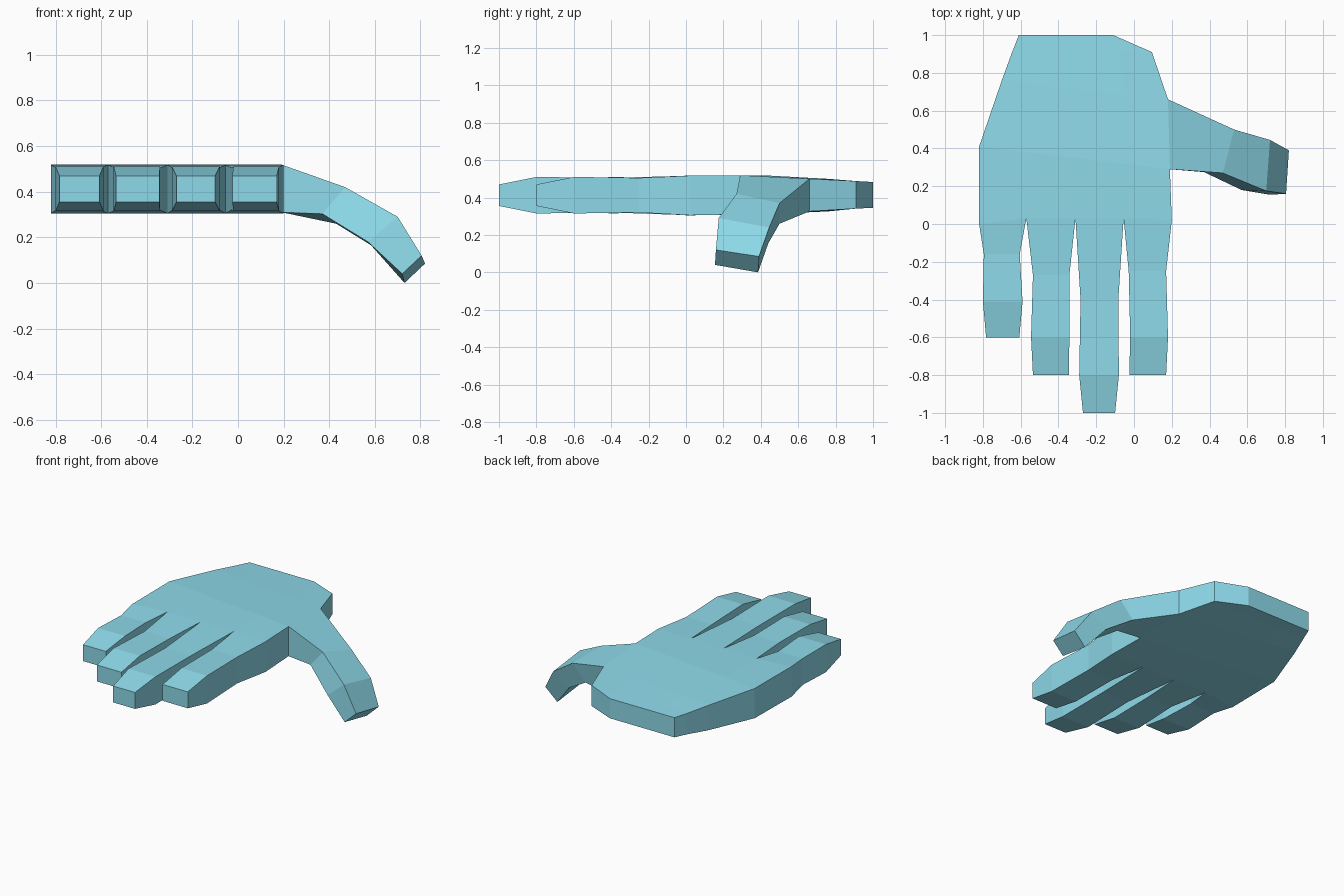
import bpy, bmesh

if "Cube" in bpy.data.objects:
    bpy.data.objects.remove(bpy.data.objects["Cube"])

bm = bmesh.new()


def quad_ring(a, b, top, bottom):
    """Four corners of a cross-section between plan points a and b."""
    return [(*a, top), (*b, top), (*b, bottom), (*a, bottom)]


def loft(rings, sides=(0, 1, 2, 3), cap=True):
    loops = [[bm.verts.new(p) for p in r] for r in rings]
    for p, q in zip(loops, loops[1:]):
        for i in sides:
            j = (i + 1) % 4
            bm.faces.new((p[i], p[j], q[j], q[i]))
    if cap:
        bm.faces.new(loops[-1])


# Palm rows from wrist to knuckles: left point, right point, top z, bottom z
rows = [((-0.61, 1.0), (-0.11, 1.0), 0.483, 0.345),
        ((-0.645, 0.91), (0.095, 0.91), 0.488, 0.341),
        ((-0.70, 0.76), (0.18, 0.66), 0.50, 0.326),
        ((-0.82, 0.41), (0.19, 0.29), 0.519, 0.31)]
knuckles = [(-0.82, 0.0), (-0.57, 0.03), (-0.31, 0.03), (-0.055, 0.03), (0.20, 0.02)]
K_TOP, K_BOT = 0.517, 0.305

lines = []
for a, b, t, bo in rows:
    pts = [tuple(a[k] + (b[k] - a[k]) * i / 4 for k in (0, 1)) for i in range(5)]
    lines.append((pts, t, bo))
lines.append((knuckles, K_TOP, K_BOT))

# Four palm strips; the thumb opening is left free on the right side
for c in range(4):
    rings = [quad_ring(p[c], p[c + 1], t, b) for p, t, b in lines]
    bm.faces.new([bm.verts.new(p) for p in rings[0]])
    for r in range(4):
        sides = [0, 2]
        if c == 0:
            sides.append(3)
        if c == 3 and r != 2:
            sides.append(1)
        loft(rings[r:r + 2], sides, cap=False)

# Fingers: (y, left x, right x) for the middle joint, end joint and tip
fingers = [
    [(-0.16, -0.795, -0.605), (-0.41, -0.80, -0.59), (-0.60, -0.783, -0.607)],
    [(-0.27, -0.535, -0.342), (-0.60, -0.545, -0.342), (-0.80, -0.535, -0.345)],
    [(-0.40, -0.283, -0.083), (-0.80, -0.29, -0.08), (-1.0, -0.27, -0.10)],
    [(-0.25, -0.028, 0.17), (-0.60, -0.02, 0.18), (-0.80, -0.025, 0.17)],
]
heights = [(0.505, 0.32), (0.51, 0.315), (0.47, 0.355)]
for i, joints in enumerate(fingers):
    rings = [quad_ring(knuckles[i], knuckles[i + 1], K_TOP, K_BOT)]
    for (y, l, r), (t, b) in zip(joints, heights):
        rings.append(quad_ring((l, y), (r, y), t, b))
    loft(rings)

# Thumb: top back, top front, bottom front, bottom back corners
loft([
    [(0.18, 0.66, 0.50), (0.19, 0.29, 0.519), (0.19, 0.29, 0.31), (0.18, 0.66, 0.326)],
    [(0.53, 0.50, 0.37), (0.47, 0.27, 0.42), (0.37, 0.275, 0.303), (0.43, 0.50, 0.26)],
    [(0.72, 0.445, 0.24), (0.70, 0.175, 0.29), (0.57, 0.18, 0.18), (0.60, 0.44, 0.155)],
    [(0.82, 0.39, 0.085), (0.805, 0.16, 0.12), (0.72, 0.155, 0.04), (0.73, 0.385, 0.0)],
])

# Weld the parts into one closed skin
bmesh.ops.remove_doubles(bm, verts=bm.verts, dist=0.0005)
bmesh.ops.recalc_face_normals(bm, faces=bm.faces)
mesh = bpy.data.meshes.new("hand")
bm.to_mesh(mesh)
bm.free()
hand = bpy.data.objects.new("hand", mesh)
bpy.context.collection.objects.link(hand)

# Light blue colour
mat = bpy.data.materials.new("light_blue")
mat.diffuse_color = (0.27, 0.70, 0.82, 1)
mat.use_nodes = True
mat.node_tree.nodes["Principled BSDF"].inputs["Base Color"].default_value = mat.diffuse_color
mesh.materials.append(mat)
